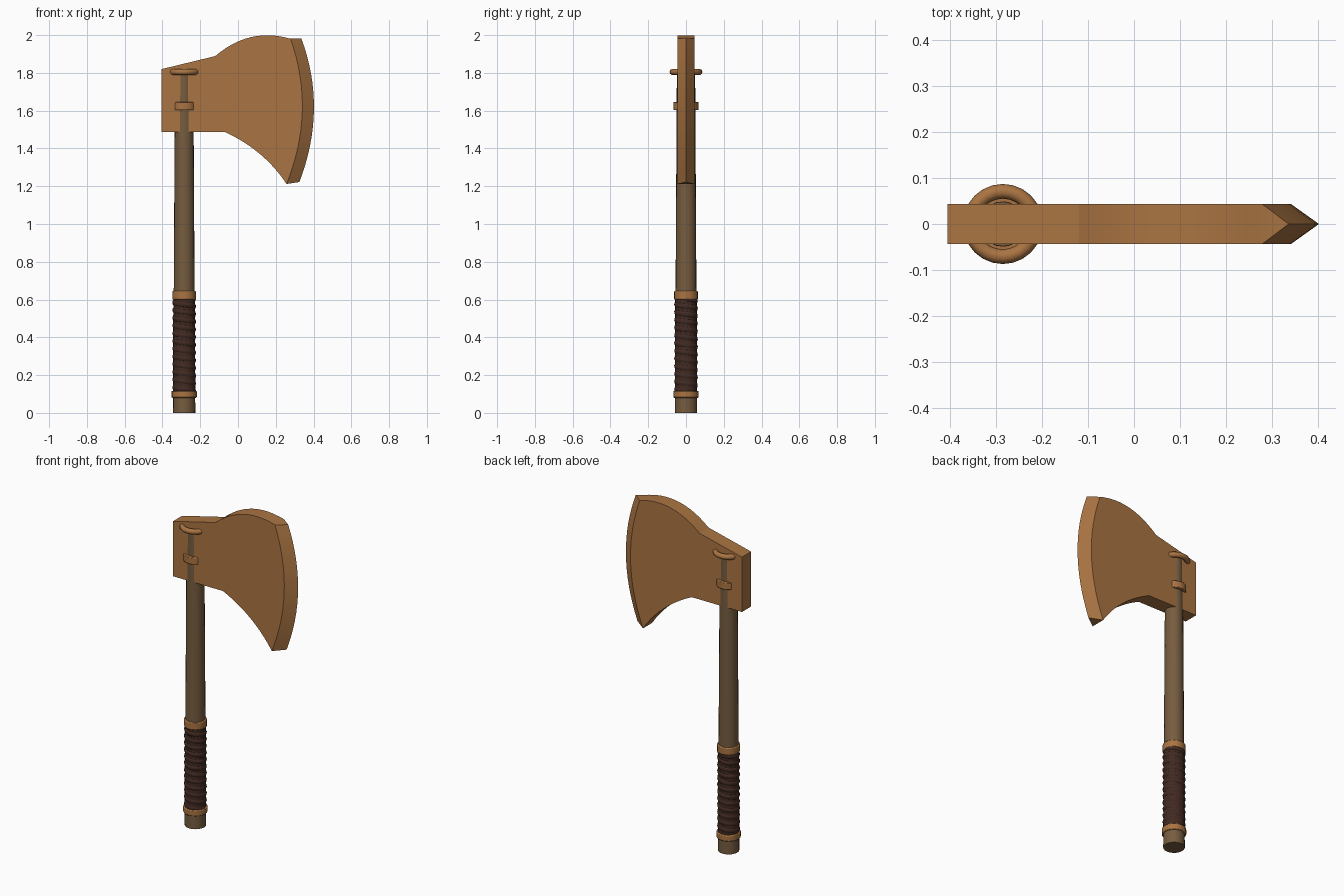
import bpy, bmesh, math

if "Cube" in bpy.data.objects:
    bpy.data.objects.remove(bpy.data.objects["Cube"])

HX = -0.285          # handle axis
HALF = 0.044         # half thickness of the blade


def material(name, rgb):
    m = bpy.data.materials.new(name)
    m.diffuse_color = (*rgb, 1)
    m.use_nodes = True
    m.node_tree.nodes["Principled BSDF"].inputs["Base Color"].default_value = m.diffuse_color
    return m


BRONZE = material("bronze", (0.40, 0.175, 0.055))
WOOD = material("brown_wood", (0.18, 0.107, 0.050))
LEATHER = material("dark_leather", (0.054, 0.023, 0.016))


def finish(ob, name, mat, angle=35):
    ob.name = name
    ob.data.materials.append(mat)
    bpy.ops.object.select_all(action='DESELECT')
    ob.select_set(True)
    bpy.context.view_layer.objects.active = ob
    bpy.ops.object.shade_smooth_by_angle(angle=math.radians(angle))
    return ob


def rod(name, z0, z1, r0, r1, mat, bevel=0.0):
    bpy.ops.mesh.primitive_cone_add(vertices=20, radius1=r0, radius2=r1, depth=z1 - z0,
                                    location=(HX, 0, (z0 + z1) / 2))
    ob = finish(bpy.context.object, name, mat)
    if bevel:
        b = ob.modifiers.new("bevel", 'BEVEL')
        b.width = bevel
        b.segments = 2
    return ob


def arc(p, c, q, n):
    """Quadratic curve from p to q with control point c."""
    return [tuple((1 - t) ** 2 * a + 2 * t * (1 - t) * b + t * t * d for a, b, d in zip(p, c, q))
            for t in (i / n for i in range(n + 1))]


# Handle
rod("handle", 0, 1.80, 0.059, 0.0485, WOOD)

# Bands
rod("lower_band", 0.08, 0.117, 0.067, 0.067, BRONZE, 0.005)
rod("grip_top_band", 0.60, 0.645, 0.063, 0.063, BRONZE, 0.005)
rod("head_band", 1.603, 1.645, 0.067, 0.067, BRONZE, 0.003)

# Ring around the top of the handle
bpy.ops.mesh.primitive_torus_add(major_segments=24, minor_segments=10, major_radius=0.071,
                                 minor_radius=0.016, location=(HX, 0, 1.805))
finish(bpy.context.object, "top_ring", BRONZE, 60)

# Leather grip: core plus a helical cord
rod("grip_core", 0.10, 0.62, 0.0590, 0.0575, LEATHER)
STEPS, TURNS, Z0, Z1 = 20, 12, 0.115, 0.605
cu = bpy.data.curves.new("grip_wrap", 'CURVE')
cu.dimensions = '3D'
cu.bevel_depth = 0.021
cu.bevel_resolution = 3
sp = cu.splines.new('POLY')
n = STEPS * TURNS
sp.points.add(n)
for i, p in enumerate(sp.points):
    a = 2 * math.pi * i / STEPS
    p.co = (HX + 0.042 * math.cos(a), 0.042 * math.sin(a), Z1 - (Z1 - Z0) * i / n, 1)
wrap = bpy.data.objects.new("grip_wrap", cu)
bpy.context.collection.objects.link(wrap)
cu.materials.append(LEATHER)

# Blade: thick cheek with a wedge-shaped cutting edge
N = 16
top = arc((-0.12, 1.889), (0.06, 2.044), (0.278, 1.981), 12)
inner = arc((0.278, 1.981), (0.413, 1.60), (0.257, 1.212), N)
outer = arc((0.336, 1.981), (0.4735, 1.61), (0.325, 1.222), N)
bottom = arc((0.257, 1.212), (0.14, 1.39), (-0.07, 1.488), 10)
outline = [(-0.405, 1.488), (-0.405, 1.82)] + top[:-1] + inner + bottom[1:]
e0 = 2 + len(top) - 1          # first outline index on the cutting side

bm = bmesh.new()
f = [bm.verts.new((x, -HALF, z)) for x, z in outline]
b = [bm.verts.new((x, HALF, z)) for x, z in outline]
e = [bm.verts.new((x, 0, z)) for x, z in outer]
bm.faces.new(f)
bm.faces.new(b[::-1])
for i in range(len(outline)):
    j = (i + 1) % len(outline)
    if e0 <= i < e0 + N:
        k = i - e0
        bm.faces.new((f[i], e[k], e[k + 1], f[j]))
        bm.faces.new((b[j], e[k + 1], e[k], b[i]))
    else:
        bm.faces.new((f[i], f[j], b[j], b[i]))
bm.faces.new((f[e0], b[e0], e[0]))
bm.faces.new((f[e0 + N], e[N], b[e0 + N]))
bmesh.ops.recalc_face_normals(bm, faces=bm.faces[:])
me = bpy.data.meshes.new("blade")
bm.to_mesh(me)
bm.free()
blade = bpy.data.objects.new("blade", me)
bpy.context.collection.objects.link(blade)
finish(blade, "blade", BRONZE, 25)
